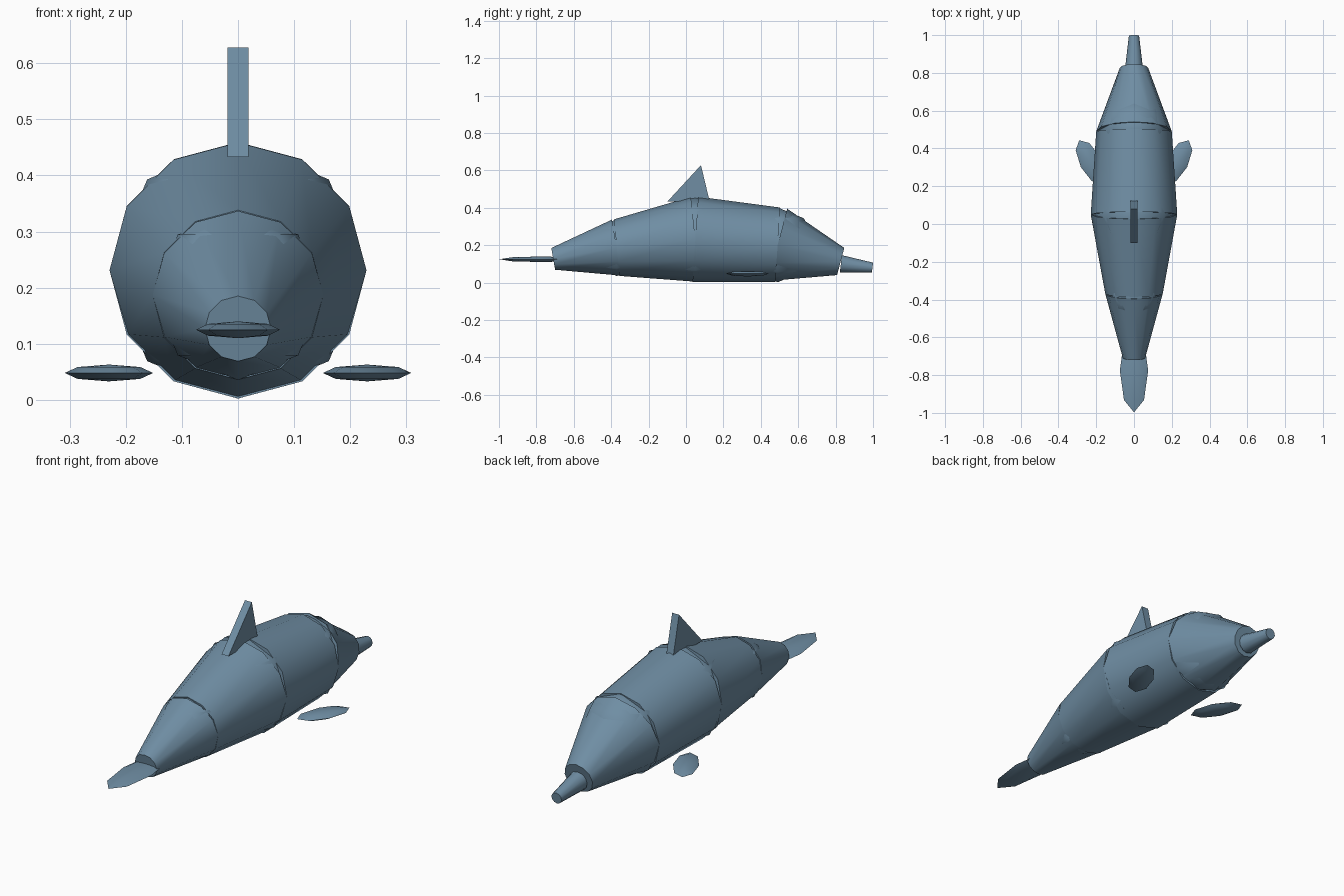
import bpy, bmesh, math
from mathutils import Vector, Matrix

cube = bpy.data.objects.get("Cube")
if cube:
    bpy.data.objects.remove(cube, do_unlink=True)

skin = bpy.data.materials.new("blue_grey_skin")
skin.use_nodes = True
colour = (0.16, 0.27, 0.37, 1)
skin.diffuse_color = colour
skin.node_tree.nodes["Principled BSDF"].inputs["Base Color"].default_value = colour


def finish(name, bm, smooth=True):
    bmesh.ops.recalc_face_normals(bm, faces=bm.faces)
    mesh = bpy.data.meshes.new(name)
    bm.to_mesh(mesh)
    bm.free()
    mesh.materials.append(skin)
    ob = bpy.data.objects.new(name, mesh)
    bpy.context.collection.objects.link(ob)
    if smooth:
        bpy.ops.object.select_all(action='DESELECT')
        ob.select_set(True)
        bpy.context.view_layer.objects.active = ob
        bpy.ops.object.shade_smooth_by_angle(angle=math.radians(50))
    return ob


def frustum(name, start, end):
    """Tapered twelve-sided segment between two (y, z, radius) stations."""
    a, b = Vector((0, *start[:2])), Vector((0, *end[:2]))
    axis = b - a
    across = Vector((1, 0, 0))
    up = axis.normalized().cross(across)
    frame = Matrix((across, up, axis.normalized())).transposed()
    # keep a right-handed frame so the segment stays unmirrored
    if frame.determinant() < 0:
        frame = Matrix((across, -up, axis.normalized())).transposed()
    bm = bmesh.new()
    bmesh.ops.create_cone(bm, cap_ends=True, segments=12, radius1=start[2],
                          radius2=end[2], depth=axis.length,
                          matrix=Matrix.Translation((a + b) / 2) @ frame.to_4x4())
    finish(name, bm)


def blob(name, centre, size, turn=0):
    """Coarse eight-sided sphere, stretched and turned about the vertical."""
    bm = bmesh.new()
    bmesh.ops.create_uvsphere(
        bm, u_segments=8, v_segments=4, radius=1,
        matrix=Matrix.Translation(centre) @ Matrix.Rotation(turn, 4, 'Z')
        @ Matrix.Diagonal((*size, 1)))
    finish(name, bm)


# Body segments from tail to nose
stations = [(-0.71, 0.127, 0.059), (-0.37, 0.187, 0.152), (0.05, 0.231, 0.229),
            (0.49, 0.202, 0.2), (0.827, 0.113, 0.075)]
names = ["tail_segment", "rear_body", "middle_body", "head"]
for name, start, end in zip(names, stations, stations[1:]):
    frustum(name, start, end)

# Spherical joints between the segments
for name, (y, z, r) in zip(["tail_joint", "body_joint", "neck_joint"], stations[1:4]):
    blob(name, (0, y, z), (r, r, r))

# Beak
frustum("beak", (0.828, 0.1, 0.047), (0.997, 0.08, 0.027))

# Tail fluke and flippers
blob("tail_fluke", (0, -0.775, 0.125), (0.075, 0.222, 0.015))
for side, name in ((1, "left_flipper"), (-1, "right_flipper")):
    blob(name, (side * 0.23, 0.328, 0.048), (0.058, 0.13, 0.015),
         -side * math.radians(27.5))

# Dorsal fin
bm = bmesh.new()
face = bm.faces.new([bm.verts.new((-0.0185, y, z)) for y, z in
                     ((-0.1, 0.433), (0.08, 0.628), (0.127, 0.432))])
extruded = bmesh.ops.extrude_face_region(bm, geom=[face])["geom"]
bmesh.ops.translate(bm, vec=(0.037, 0, 0),
                    verts=[v for v in extruded if isinstance(v, bmesh.types.BMVert)])
finish("dorsal_fin", bm, smooth=False)
